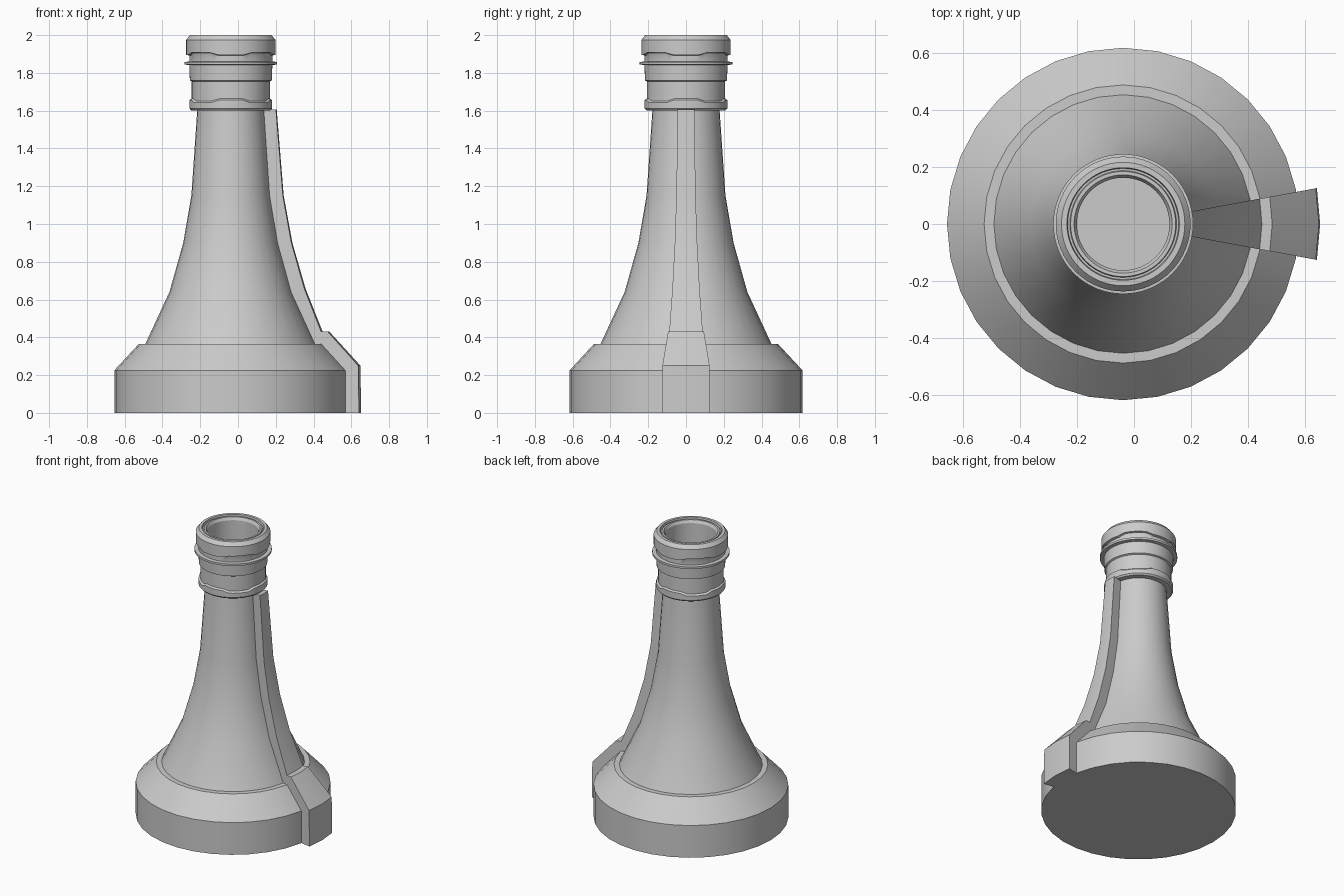
import bpy, bmesh, math

if "Cube" in bpy.data.objects:
    bpy.data.objects.remove(bpy.data.objects["Cube"])

CX = -0.038          # axis of the turned parts
grey = bpy.data.materials.new("plain_grey")
grey.diffuse_color = (0.6, 0.6, 0.6, 1)
grey.use_nodes = True
grey.node_tree.nodes["Principled BSDF"].inputs["Base Color"].default_value = grey.diffuse_color


def finish(name, bm):
    bmesh.ops.remove_doubles(bm, verts=bm.verts, dist=1e-5)
    bmesh.ops.recalc_face_normals(bm, faces=bm.faces)
    me = bpy.data.meshes.new(name)
    bm.to_mesh(me)
    bm.free()
    me.materials.append(grey)
    ob = bpy.data.objects.new(name, me)
    bpy.context.collection.objects.link(ob)
    bpy.ops.object.select_all(action='DESELECT')
    bpy.context.view_layer.objects.active = ob
    ob.select_set(True)
    bpy.ops.object.shade_smooth_by_angle(angle=math.radians(25))
    return ob


def lathe(name, profile, n):
    """Turn (radius, z[, wave]) points; wave shifts z at four lugs. Ends are capped."""
    bm = bmesh.new()
    rings = []
    for p in profile:
        wave = p[2] if len(p) > 2 else 0
        ring = []
        for i in range(n):
            a = math.tau * i / n
            lug = min(1, max(0, 0.5 + 3 * math.cos(4 * a)))
            ring.append(bm.verts.new((CX + p[0] * math.cos(a), p[0] * math.sin(a),
                                      p[1] + wave * lug)))
        rings.append(ring)
    for lo, hi in zip(rings, rings[1:]):
        for i in range(n):
            j = (i + 1) % n
            bm.faces.new((lo[i], lo[j], hi[j], hi[i]))
    bm.faces.new(rings[0])
    bm.faces.new(rings[-1])
    return finish(name, bm)


# Round foot with bevelled shoulder
lathe("base", [(0.617, 0), (0.617, 0.225), (0.487, 0.365), (0.40, 0.365)], 32)

# Flared column
lathe("column", [(0.455, 0.36), (0.325, 0.64), (0.252, 0.9), (0.209, 1.15),
                 (0.178, 1.6)], 32)

# Hollow neck with ribs, flange and lipped rim
lathe("neck", [
    (0.17, 1.60), (0.210, 1.602), (0.219, 1.612), (0.219, 1.642, 0.014),
    (0.207, 1.652, 0.012), (0.207, 1.755), (0.217, 1.760), (0.220, 1.842),
    (0.245, 1.844), (0.245, 1.858), (0.220, 1.860), (0.220, 1.892),
    (0.224, 1.905, -0.012), (0.236, 1.908, -0.012), (0.236, 1.975), (0.216, 2.0),
    (0.197, 2.0), (0.194, 1.982), (0.187, 1.982), (0.184, 1.994), (0.172, 1.994),
    (0.162, 1.975), (0.162, 1.61)], 64)

# Wedge-shaped rib down the right side
outer = [(0.69, 0), (0.686, 0.25), (0.522, 0.43), (0.486, 0.43), (0.395, 0.66),
         (0.326, 0.9), (0.280, 1.15), (0.243, 1.605)]
section = outer + [(0.15, 1.605), (0.15, 0)]
bm = bmesh.new()
slices = []
for deg in (-10.5, 0, 10.5):
    a = math.radians(deg)
    slices.append([bm.verts.new((CX + r * math.cos(a), r * math.sin(a), z))
                   for r, z in section])
for s, t in zip(slices, slices[1:]):
    for i in range(len(section)):
        j = (i + 1) % len(section)
        bm.faces.new((s[i], s[j], t[j], t[i]))
bm.faces.new(slices[0])
bm.faces.new(slices[-1])
finish("side_rib", bm)
